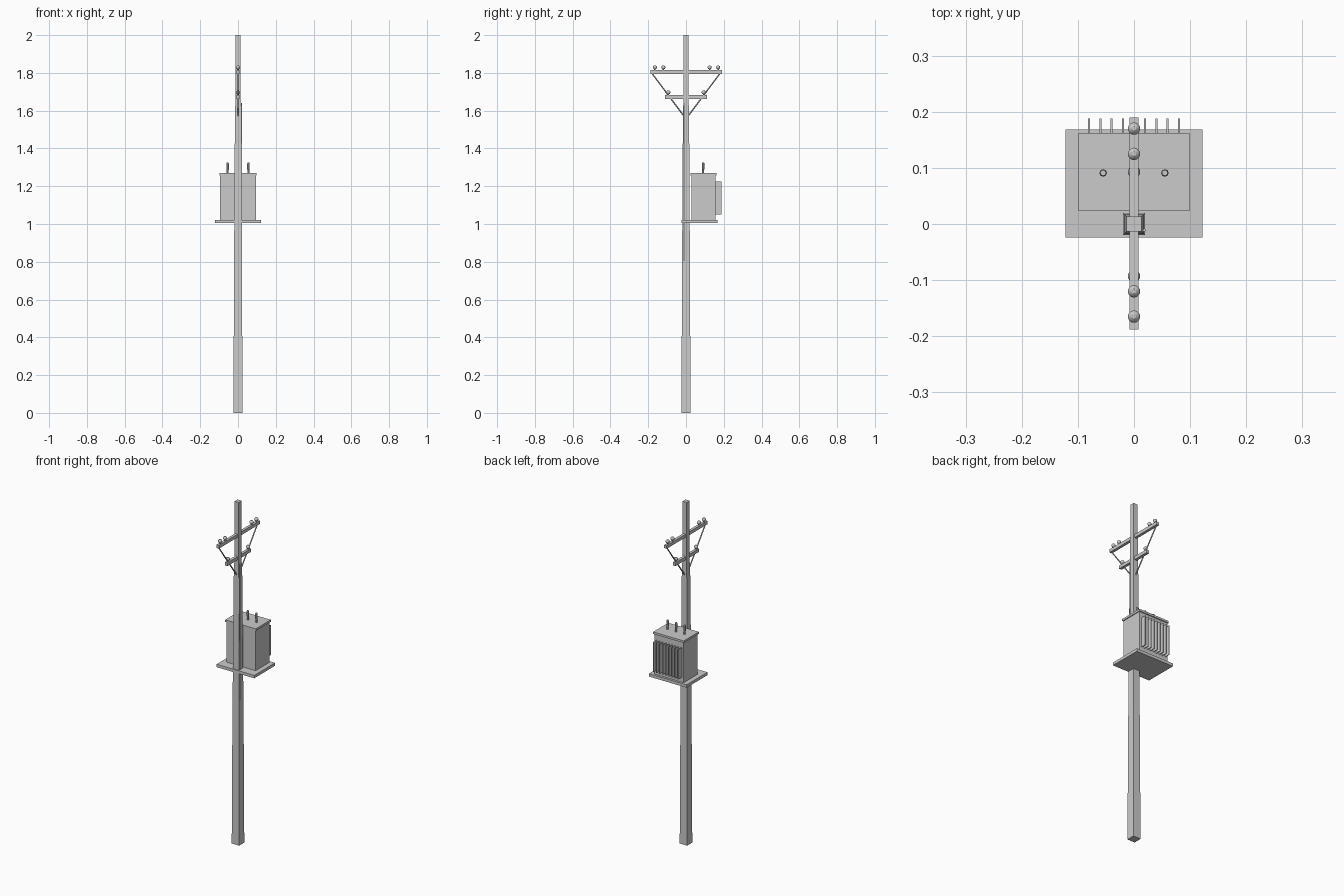
import bpy, bmesh, math
from mathutils import Vector

if "Cube" in bpy.data.objects:
    bpy.data.objects.remove(bpy.data.objects["Cube"])


def finish(name, bm):
    bmesh.ops.recalc_face_normals(bm, faces=bm.faces)
    me = bpy.data.meshes.new(name)
    bm.to_mesh(me)
    bm.free()
    ob = bpy.data.objects.new(name, me)
    bpy.context.collection.objects.link(ob)
    return ob


def box(name, lo, hi):
    bm = bmesh.new()
    bmesh.ops.create_cube(bm, size=1)
    for v in bm.verts:
        v.co = Vector([(a + b) / 2 + c * (b - a) for a, b, c in zip(lo, hi, v.co)])
    return finish(name, bm)


def stack(name, profile, sides, loc=(0, 0, 0), turn=0.0, smooth=False):
    """Closed stack of regular rings from (radius, z) pairs."""
    bm = bmesh.new()
    rings = []
    for r, z in profile:
        rings.append([bm.verts.new((loc[0] + r * math.cos(turn + math.tau * i / sides),
                                    loc[1] + r * math.sin(turn + math.tau * i / sides),
                                    loc[2] + z)) for i in range(sides)])
    for a, b in zip(rings, rings[1:]):
        for i in range(sides):
            j = (i + 1) % sides
            bm.faces.new((a[i], a[j], b[j], b[i]))
    bm.faces.new(rings[0][::-1])
    bm.faces.new(rings[-1])
    ob = finish(name, bm)
    if smooth:
        for p in ob.data.polygons:
            p.use_smooth = len(p.vertices) == 4
    return ob


def rod(name, a, b, r, sides=8):
    a, b = Vector(a), Vector(b)
    ob = stack(name, [(r, 0), (r, (b - a).length)], sides)
    ob.location = a
    ob.rotation_euler = (b - a).to_track_quat('Z', 'Y').to_euler()
    return ob


# Tapered square pole
R2 = math.sqrt(2)
stack("pole", [(h * R2, z) for h, z in
               [(0.024, 0), (0.0215, 0.68), (0.0165, 1.55), (0.014, 1.65), (0.0135, 2)]],
      4, turn=math.pi / 4)

# Cable conduit on the side of the pole
rod("conduit", (0.0185, -0.011, 0.6), (0.0185, -0.011, 1.64), 0.003)

# Crossarms
box("upper_crossarm", (-0.008, -0.188, 1.795), (0.008, 0.19, 1.814))
box("lower_crossarm", (-0.008, -0.11, 1.663), (0.008, 0.11, 1.682))

# Insulators
knob = [(0.004, -0.004), (0.004, 0.006), (0.0085, 0.008), (0.011, 0.013),
        (0.011, 0.017), (0.0085, 0.022), (0.004, 0.025)]
for i, (y, z) in enumerate([(0.17, 1.814), (0.125, 1.814), (-0.12, 1.814),
                            (-0.165, 1.814), (0.093, 1.682), (-0.093, 1.682)]):
    stack(f"insulator_{i + 1}", knob, 16, (0, y, z), smooth=True)

# Diagonal braces
for s, side in ((-1, "left"), (1, "right")):
    rod(f"brace_{side}", (0, s * 0.18, 1.797), (0, s * 0.01, 1.57), 0.0035)

# Platform and transformer tank
box("platform", (-0.122, -0.024, 1.005), (0.122, 0.168, 1.022))
box("transformer_tank", (-0.094, 0.028, 1.02), (0.094, 0.156, 1.26))
box("transformer_lid", (-0.099, 0.023, 1.258), (0.099, 0.162, 1.27))

# Cooling fins
for i in range(9):
    x = -0.08 + 0.02 * i
    box(f"cooling_fin_{i + 1}", (x - 0.0018, 0.15, 1.05), (x + 0.0018, 0.188, 1.225))

# Bushings on the lid
for i in range(3):
    stack(f"bushing_{i + 1}", [(0.005, -0.003), (0.005, 0.018), (0.0068, 0.02),
                               (0.0068, 0.048), (0.005, 0.055)],
          8, (-0.055 + 0.055 * i, 0.091, 1.27))
